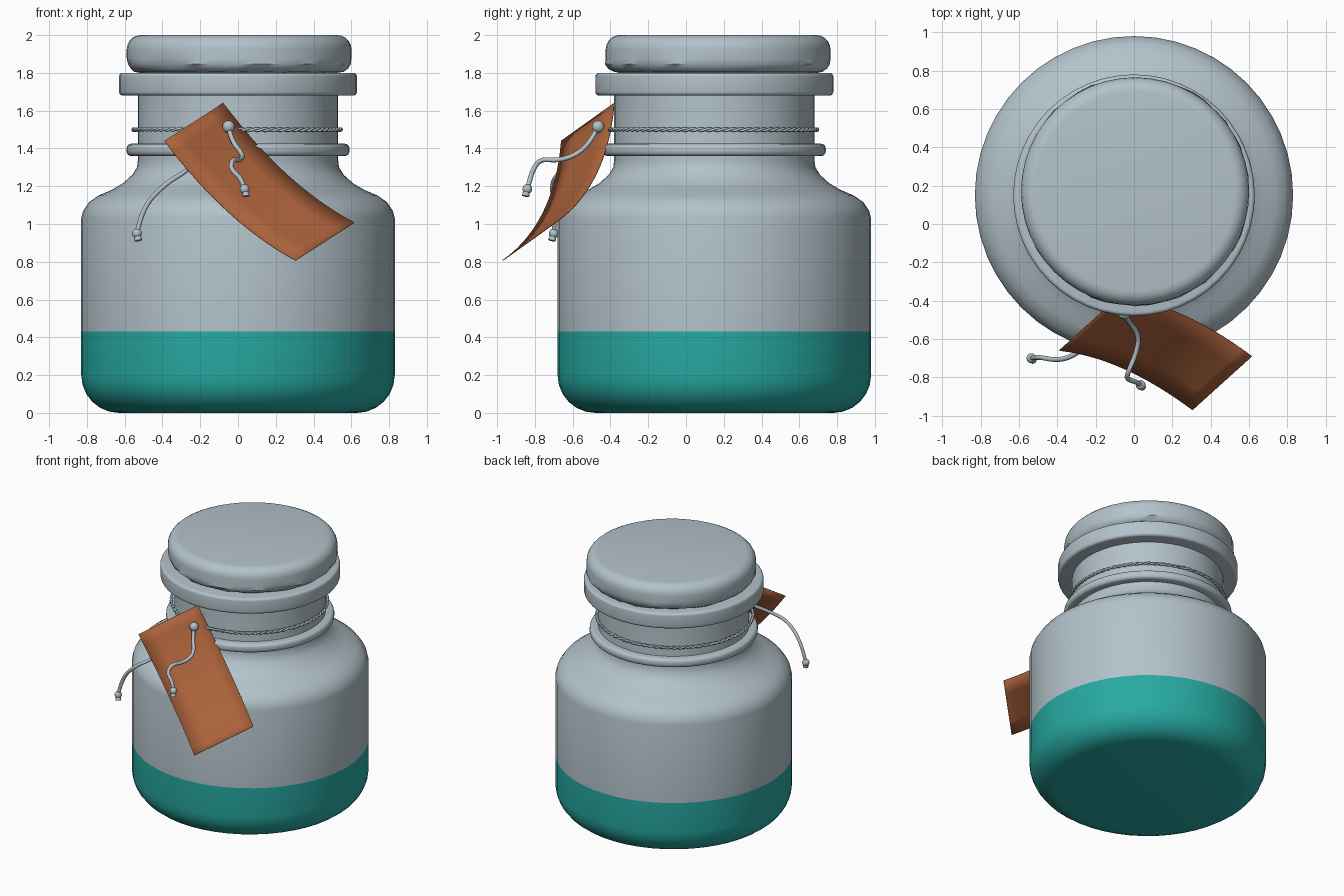
import bpy, bmesh, math, random
from mathutils import Vector

random.seed(4)
cube = bpy.data.objects.get("Cube")
if cube:
    bpy.data.objects.remove(cube, do_unlink=True)


def material(name, colour):
    m = bpy.data.materials.new(name)
    m.use_nodes = True
    rgba = (*colour, 1)
    m.diffuse_color = rgba
    m.node_tree.nodes["Principled BSDF"].inputs["Base Color"].default_value = rgba
    return m


GREY = material("pale grey", (0.45, 0.54, 0.59))
TEAL = material("teal", (0.02, 0.40, 0.36))
BROWN = material("rust brown", (0.40, 0.12, 0.043))
AXIS = Vector((0, 0.15, 0))


def finish(name, bm, mats, location=(0, 0, 0), angle=40):
    bmesh.ops.recalc_face_normals(bm, faces=bm.faces)
    mesh = bpy.data.meshes.new(name)
    bm.to_mesh(mesh)
    bm.free()
    ob = bpy.data.objects.new(name, mesh)
    ob.location = location
    bpy.context.collection.objects.link(ob)
    for m in mats:
        mesh.materials.append(m)
    bpy.ops.object.select_all(action='DESELECT')
    ob.select_set(True)
    bpy.context.view_layer.objects.active = ob
    bpy.ops.object.shade_smooth_by_angle(angle=math.radians(angle))
    return ob


def lathe(profile, segments=48):
    bm = bmesh.new()
    vs = [bm.verts.new((r, 0, z)) for r, z in profile]
    es = [bm.edges.new(pair) for pair in zip(vs, vs[1:])]
    bmesh.ops.spin(bm, geom=vs + es, cent=(0, 0, 0), axis=(0, 0, 1),
                   angle=math.tau, steps=segments, use_merge=True)
    bmesh.ops.remove_doubles(bm, verts=bm.verts, dist=0.0005)
    return bm


def arc(r, z, radius, start, end, steps=6):
    angles = [math.radians(start + (end - start) * i / steps) for i in range(steps + 1)]
    return [(r + radius * math.cos(a), z + radius * math.sin(a)) for a in angles]


# Jar body: rounded base, straight wall, shoulder and neck
profile = [(0, 0)] + arc(0.63, 0.2, 0.2, -90, 0)
profile += [(0.83, 0.43), (0.83, 1.03), (0.82, 1.07), (0.79, 1.115), (0.74, 1.15),
            (0.67, 1.18), (0.61, 1.215), (0.56, 1.26), (0.535, 1.3), (0.53, 1.34),
            (0.53, 1.69), (0, 1.69)]
jar = finish("jar_body", lathe(profile), [GREY, TEAL], AXIS)
for face in jar.data.polygons:
    face.material_index = 1 if face.center.z < 0.43 else 0

# Neck bead and thick mouth rim
for name, radius, low, high, bevel in (("neck_bead", 0.59, 1.36, 1.425, 0.025),
                                       ("mouth_rim", 0.63, 1.68, 1.8, 0.02)):
    edge = arc(radius - bevel, low + bevel, bevel, -90, 0, 4)
    edge += arc(radius - bevel, high - bevel, bevel, 0, 90, 4)
    finish(name, lathe([(0, low)] + edge + [(0, high)]), [GREY], AXIS)

# Stopper with a slightly uneven rounded lower edge
edge = arc(0.52, 1.875, 0.075, -90, 0, 4) + arc(0.52, 1.925, 0.075, 0, 90, 5)
bm = lathe([(0, 1.8)] + edge + [(0, 2.0)])
for v in bm.verts:
    if v.co.z < 1.87:
        v.co.xy *= random.uniform(0.99, 1.02)
finish("stopper", bm, [GREY], (0.006, 0.17, 0))

# Hanging tag: a curled card
top_left, top_right, drop, bow = (Vector(p) for p in (
    (-0.39, -0.66, 1.44), (-0.08, -0.38, 1.64), (0.695, -0.31, -0.633), (-0.01, 0.06, -0.06)))
bm = bmesh.new()
bmesh.ops.create_grid(bm, x_segments=4, y_segments=14, size=0.5)
for v in bm.verts:
    across, down = v.co.x + 0.5, v.co.y + 0.5
    v.co = top_left.lerp(top_right, across) + drop * down + bow * 4 * down * (1 - down)
tag = finish("tag", bm, [BROWN])
card = tag.modifiers.new("thickness", 'SOLIDIFY')
card.thickness = 0.004
card.offset = 0


def cord(name, points, radius, cyclic=False):
    data = bpy.data.curves.new(name, 'CURVE')
    data.dimensions = '3D'
    data.bevel_depth = radius
    data.bevel_resolution = 2
    data.use_fill_caps = True
    spline = data.splines.new('NURBS')
    spline.points.add(len(points) - 1)
    for p, co in zip(spline.points, points):
        p.co = (*co, 1)
    spline.order_u = 3
    spline.use_endpoint_u = True
    spline.use_cyclic_u = cyclic
    spline.resolution_u = 6
    data.materials.append(GREY)
    ob = bpy.data.objects.new(name, data)
    bpy.context.collection.objects.link(ob)
    return ob


def knot(name, location, radius):
    bm = bmesh.new()
    bmesh.ops.create_uvsphere(bm, u_segments=12, v_segments=8, radius=radius)
    finish(name, bm, [GREY], location, 80)


# String: two twisted plies round the neck
for ply in (0, 1):
    ring = []
    for i in range(240):
        turn = math.tau * i / 240
        twist = turn * 40 + ply * math.pi
        r = 0.548 + 0.006 * math.cos(twist)
        ring.append((r * math.cos(turn) - 0.005, r * math.sin(turn) + 0.145,
                     1.5 + 0.006 * math.sin(twist)))
    cord(f"neck_string_{ply + 1}", ring, 0.007, True)

# Loose string ends, with a knot and a flared tail on each
front_end = [(-0.05, -0.47, 1.51), (-0.035, -0.5, 1.44), (0.03, -0.58, 1.365),
             (0.01, -0.68, 1.335), (-0.03, -0.77, 1.345), (-0.04, -0.81, 1.29),
             (0.02, -0.825, 1.24), (0.035, -0.84, 1.185)]
back_end = [(-0.05, -0.43, 1.51), (-0.14, -0.5, 1.39), (-0.28, -0.67, 1.275),
            (-0.39, -0.715, 1.21), (-0.51, -0.69, 1.08), (-0.535, -0.7, 0.95)]
for name, path in (("front_string", front_end), ("back_string", back_end)):
    cord(name, path, 0.013)
    end = Vector(path[-1])
    knot(name + "_knot", end, 0.026)
    tail = cord(name + "_tail", [end, end + Vector((0.005, -0.006, -0.02)),
                                 end + Vector((0.008, -0.01, -0.038))], 0.02)
    tail.data.splines[0].points[0].radius = 0.6
knot("tag_knot", (-0.05, -0.465, 1.515), 0.033)
